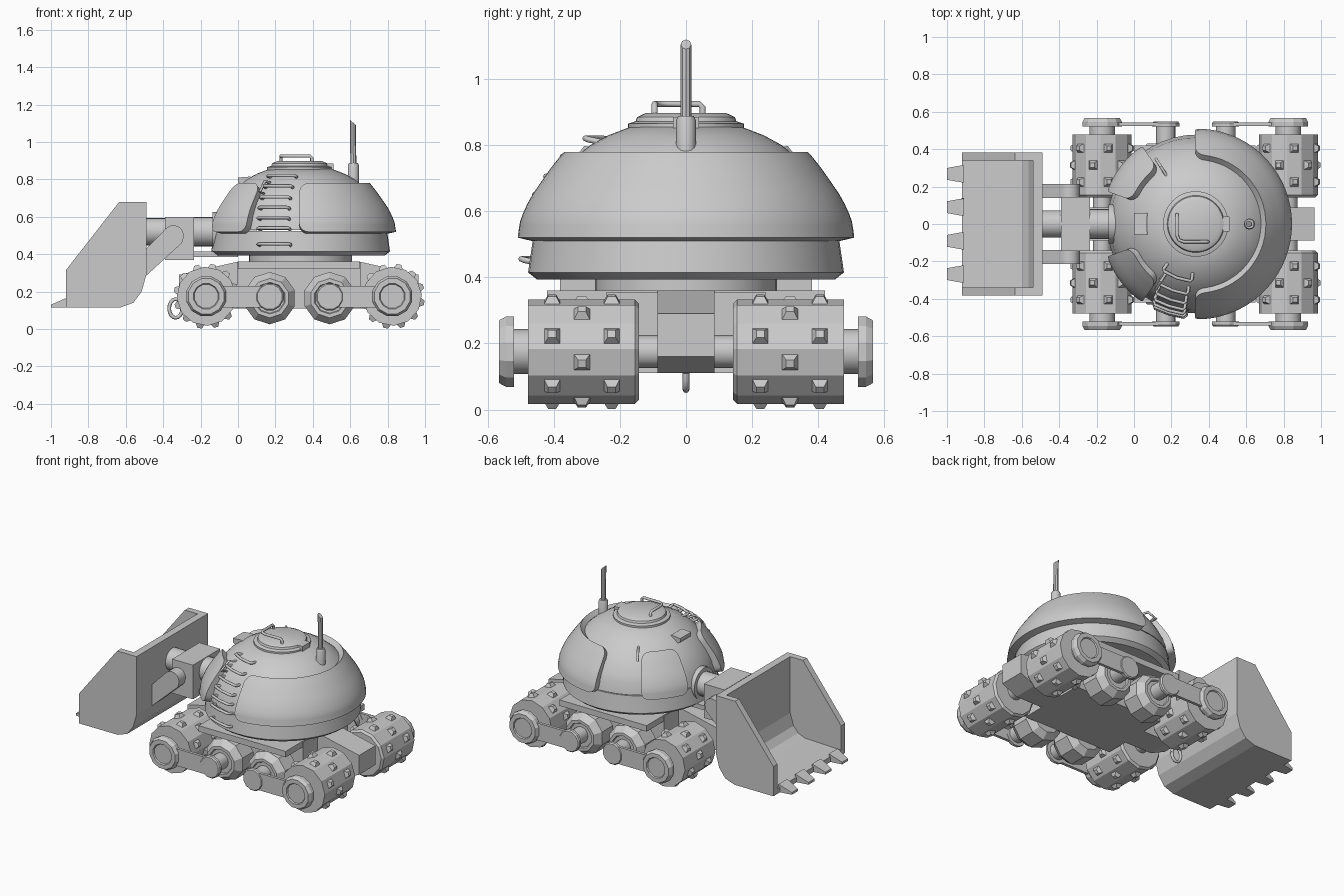
import bpy, bmesh
from math import sin, cos, radians, pi, sqrt
from mathutils import Vector, Matrix

if "Cube" in bpy.data.objects:
    bpy.data.objects.remove(bpy.data.objects["Cube"])

CX = 0.335  # turret centre x


def finish(name, bm, smooth=0):
    bmesh.ops.recalc_face_normals(bm, faces=bm.faces)
    me = bpy.data.meshes.new(name)
    bm.to_mesh(me)
    bm.free()
    ob = bpy.data.objects.new(name, me)
    bpy.context.collection.objects.link(ob)
    if smooth:
        bpy.ops.object.select_all(action='DESELECT')
        ob.select_set(True)
        bpy.context.view_layer.objects.active = ob
        bpy.ops.object.shade_smooth_by_angle(angle=radians(smooth))
    return ob


def lathe(name, prof, loc, axis='Z', seg=48, smooth=35, phase=0, side=1):
    """Revolve (radius, height) points around an axis."""
    bm = bmesh.new()
    rings = []
    for r, h in prof:
        ring = []
        for i in range(seg):
            a = 2 * pi * i / seg + radians(phase)
            c, s = r * cos(a), r * sin(a)
            p = {'Z': (c, s, h), 'Y': (c, h * side, s), 'X': (h, c, s)}[axis]
            ring.append(bm.verts.new(Vector(p) + Vector(loc)))
        rings.append(ring)
    for a, b in zip(rings, rings[1:]):
        for i in range(seg):
            j = (i + 1) % seg
            bm.faces.new((a[i], a[j], b[j], b[i]))
    bm.faces.new(rings[0])
    bm.faces.new(rings[-1])
    return finish(name, bm, smooth)


def prism(name, pts, y0, y1, smooth=0):
    """Extrude an (x, z) outline along y."""
    bm = bmesh.new()
    a = [bm.verts.new((x, y0, z)) for x, z in pts]
    b = [bm.verts.new((x, y1, z)) for x, z in pts]
    bm.faces.new(a)
    bm.faces.new(b)
    for i in range(len(pts)):
        j = (i + 1) % len(pts)
        bm.faces.new((a[i], a[j], b[j], b[i]))
    return finish(name, bm, smooth)


def box(name, x0, x1, y0, y1, z0, z1):
    return prism(name, [(x0, z0), (x1, z0), (x1, z1), (x0, z1)], y0, y1)


def tube(name, pts, r):
    """Bent round bar through the points."""
    bm = bmesh.new()
    pts = [Vector(p) for p in pts]
    rings = []
    for i, p in enumerate(pts):
        t = (pts[min(i + 1, len(pts) - 1)] - pts[max(i - 1, 0)]).normalized()
        m = Matrix.Translation(p) @ t.to_track_quat('Z', 'X').to_matrix().to_4x4()
        rings.append([bm.verts.new(m @ Vector((r * cos(k * pi / 4), r * sin(k * pi / 4), 0))) for k in range(8)])
    for a, b in zip(rings, rings[1:]):
        off = min(range(8), key=lambda o: sum((a[k].co - b[(k + o) % 8].co).length for k in range(8)))
        for k in range(8):
            bm.faces.new((a[k], a[(k + 1) % 8], b[(k + 1 + off) % 8], b[(k + off) % 8]))
    bm.faces.new(rings[0])
    bm.faces.new(rings[-1])
    return finish(name, bm, 50)


def radius_at(prof, z):
    for (r0, z0), (r1, z1) in zip(prof, prof[1:]):
        if z <= z1:
            return r0 + (r1 - r0) * (z - z0) / (z1 - z0)
    return prof[-1][0]


# Turret: rotating ring, skirt, dome
DOME = [(0.47, 0.41), (0.462, 0.53), (0.447, 0.60), (0.428, 0.64), (0.405, 0.68), (0.375, 0.72),
        (0.338, 0.76), (0.29, 0.80), (0.235, 0.83), (0.17, 0.855)]
ARMOUR = [(0.51, 0.52), (0.502, 0.57), (0.487, 0.61), (0.465, 0.65), (0.438, 0.69), (0.406, 0.735), (0.37, 0.78)]
lathe('turret_ring', [(0.275, 0.35), (0.275, 0.40)], (CX, 0, 0))
lathe('turret_skirt', [(0.45, 0.393), (0.478, 0.415), (0.462, 0.525)], (CX, 0, 0), smooth=25)
lathe('turret_dome', DOME[1:], (CX, 0, 0))


# Armour panels with rounded corners
def panel(name, a0, a1, z0, z1, c, cols):
    bm = bmesh.new()
    ds = [c * (1 - cos(k * pi / 12)) for k in range(7)]
    n = 6
    zs = [z0 + d for d in ds] + [z0 + c + (z1 - z0 - 2 * c) * k / n for k in range(1, n)] + [z1 - d for d in reversed(ds)]
    rows = []
    for z in zs:
        d = min(z - z0, z1 - z, c)
        r = radius_at(ARMOUR, z)
        ins = (c - sqrt(max(0, c * c - (c - d) ** 2))) / r
        b0, b1 = radians(a0) + ins, radians(a1) - ins
        rows.append([bm.verts.new((CX + r * cos(b0 + (b1 - b0) * k / cols), r * sin(b0 + (b1 - b0) * k / cols), z))
                     for k in range(cols + 1)])
    for a, b in zip(rows, rows[1:]):
        for k in range(cols):
            bm.faces.new((a[k], a[k + 1], b[k + 1], b[k]))
    geo = bmesh.ops.extrude_face_region(bm, geom=bm.faces[:])
    for v in [g for g in geo['geom'] if isinstance(g, bmesh.types.BMVert)]:
        v.co -= (v.co - Vector((CX, 0, 0.40))).normalized() * 0.045
    finish(name, bm, 35)


panel('rear_armour', -91, 91, 0.52, 0.78, 0.05, 32)
panel('front_armour_left', 125, 160, 0.52, 0.78, 0.05, 10)
panel('front_armour_right', -160, -125, 0.52, 0.78, 0.05, 10)

# Hatch with handle and hinge
lathe('hatch_rim', [(0.175, 0.845), (0.175, 0.865), (0.155, 0.872)], (CX - 0.005, 0, 0), smooth=25)
lathe('hatch_lid', [(0.155, 0.865), (0.148, 0.885), (0.12, 0.898)], (CX - 0.005, 0, 0), smooth=25)
tube('hatch_handle', [(0.23, 0.05, 0.88), (0.23, 0.05, 0.915), (0.23, 0.04, 0.925), (0.23, -0.06, 0.925),
                      (0.24, -0.085, 0.925), (0.265, -0.095, 0.925), (0.385, -0.095, 0.925),
                      (0.395, -0.095, 0.915), (0.395, -0.095, 0.87)], 0.009)
box('hatch_hinge', 0.475, 0.51, -0.04, 0.04, 0.85, 0.885)
prism('vision_block', [(0.0, 0.785), (0.0, 0.81), (0.065, 0.815), (0.12, 0.79), (0.06, 0.75)], -0.055, 0.06)

# Antenna
lathe('antenna_socket', [(0.03, 0.74), (0.03, 0.875), (0.024, 0.888)], (0.617, 0, 0), seg=12)
rod = lathe('antenna_rod', [(0.016, 0.87), (0.016, 1.105)], (0.617, 0, 0), seg=8)
for v in rod.data.vertices:
    if v.co.z > 1:
        v.co.z -= (v.co.x - 0.617) * 0.9
        v.co.x -= 0.003

# Climbing rungs
for i, z in enumerate((0.445, 0.53, 0.585, 0.64, 0.695, 0.755, 0.81)):
    r = radius_at(DOME, z)
    mid, half = radians(-107 - 0.6 * i), 0.085 / r * (1 - 0.02 * i)
    path = []
    for k, out in ((-1, -0.01), (-1, 0.025), (-0.9, 0.035), (0, 0.035), (0.9, 0.035), (1, 0.025), (1, -0.01)):
        a = mid + k * half
        path.append((CX + (r + out) * cos(a), (r + out) * sin(a), z + max(out, 0) * 0.3))
    tube(f'rung_{i}', path, 0.009)
# Small grab bars on the front armour
for s in (-1, 1):
    a = radians(122 * s)
    tube('grab_bar', [(CX + r * cos(a), r * sin(a), z) for r, z in
                      ((0.36, 0.72), (0.41, 0.735), (0.36, 0.79), (0.30, 0.78))], 0.008)

# Arm between turret and bucket
lathe('arm_collar', [(0.105, -0.135), (0.105, 0.05)], (0, 0, 0.52), 'X', 24)
lathe('arm_tube', [(0.078, -0.25), (0.078, 0.1)], (0, 0, 0.52), 'X', 24)
lathe('arm_piston', [(0.073, -0.50), (0.073, -0.38)], (0, 0, 0.52), 'X', 24)
box('arm_block', -0.39, -0.235, -0.145, 0.145, 0.37, 0.60)
box('arm_lower_plate', -0.25, 0.0, -0.08, 0.08, 0.385, 0.415)
link = [(-0.49, 0.285), (-0.30, 0.46)] + [(-0.345 + 0.055 * cos(radians(a)), 0.50 + 0.055 * sin(radians(a)))
                                          for a in range(-20, 136, 22)] + [(-0.49, 0.43)]
for s in (-1, 1):
    prism('bucket_link', link, 0.14 * s, 0.215 * s, 30)

# Bucket
back = [(-0.63, 0.115), (-0.56, 0.14), (-0.515, 0.20), (-0.49, 0.29), (-0.49, 0.68)]
prism('bucket_shell', [(-0.92, 0.115)] + back + [(-0.54, 0.68), (-0.54, 0.30), (-0.565, 0.22), (-0.60, 0.18),
                                                 (-0.65, 0.16), (-0.92, 0.15)], -0.35, 0.35)
for s in (-1, 1):
    prism('bucket_side', [(-0.92, 0.115)] + back + [(-0.635, 0.68), (-0.92, 0.315)], 0.34 * s, 0.382 * s)
for y in (-0.268, -0.09, 0.09, 0.268):
    tooth = prism('bucket_tooth', [(-1.0, 0.115), (-0.91, 0.115), (-0.91, 0.168), (-0.925, 0.163), (-1.0, 0.13)],
                  y - 0.045, y + 0.045)
    for v in tooth.data.vertices:
        if v.co.x < -0.99:
            v.co.y = y + (v.co.y - y) * 0.7

# Chassis
mx = 0.325
half_out = [(0.325, 0.36), (0.64, 0.29), (0.64, 0.16), (0.53, 0.11)]
prism('chassis_beam', [(mx + x, z) for x, z in half_out] + [(mx - x, z) for x, z in reversed(half_out)], -0.087, 0.087)
box('chassis_body', mx - 0.33, mx + 0.33, -0.24, 0.24, 0.11, 0.355)
box('chassis_deck', 0.0, 0.65, -0.42, 0.42, 0.32, 0.36)
for s in (-1, 1):
    for x in (-0.17, 0.825):
        lathe('axle', [(0.05, 0.05), (0.05, 0.2)], (x, 0, 0.175), 'Y', 12, side=s)
tube('tow_ring', [(-0.333 + 0.035 * cos(k * pi / 8), 0, 0.11 + 0.05 * sin(k * pi / 8)) for k in range(17)], 0.01)


# Studded outer wheels, smooth inner wheels, link plates
def studs(x, s):
    bm = bmesh.new()
    for k in range(12):
        m = Matrix.Translation((x, 0, 0.175)) @ Matrix.Rotation(-radians(18 + 30 * k), 4, 'Y')
        for y in ((0.225, 0.405) if k % 2 == 0 else (0.315,)):
            ring = [[bm.verts.new(m @ Vector((r, s * y + a * w, b * w)))
                     for a, b in ((-1, -1), (1, -1), (1, 1), (-1, 1))] for r, w in ((0.145, 0.028), (0.174, 0.012))]
            bm.faces.new(ring[1])
            for i in range(4):
                j = (i + 1) % 4
                bm.faces.new((ring[0][i], ring[0][j], ring[1][j], ring[1][i]))
    finish('wheel_studs', bm)


for s in (-1, 1):
    for x, xi in ((-0.17, 0.17), (0.825, 0.49)):
        lathe('outer_wheel', [(0.145, 0.142), (0.158, 0.155), (0.158, 0.478)], (x, 0, 0.175), 'Y', 12, 0, 3, s)
        lathe('wheel_hub', [(0.068, 0.47), (0.068, 0.535)], (x, 0, 0.175), 'Y', 16, 35, 0, s)
        lathe('hub_cap', [(0.11, 0.52), (0.11, 0.545), (0.098, 0.566), (0.07, 0.566), (0.065, 0.558)],
              (x, 0, 0.175), 'Y', 12, 0, 15, s)
        studs(x, s)
        lathe('inner_wheel', [(0.10, 0.235), (0.14, 0.27), (0.14, 0.385), (0.105, 0.43), (0.085, 0.43), (0.08, 0.42)],
              (xi, 0, 0.165), 'Y', 10, 0, 18, s)
        lathe('inner_axle', [(0.052, 0.40), (0.052, 0.535)], (xi, 0, 0.17), 'Y', 16, 35, 0, s)
        lathe('inner_cap', [(0.075, 0.522), (0.075, 0.54), (0.068, 0.548)], (xi, 0, 0.172), 'Y', 12, 0, 15, s)
        box('link_plate', min(x, xi), max(x, xi), 0.524 * s, 0.543 * s, 0.115, 0.23)
